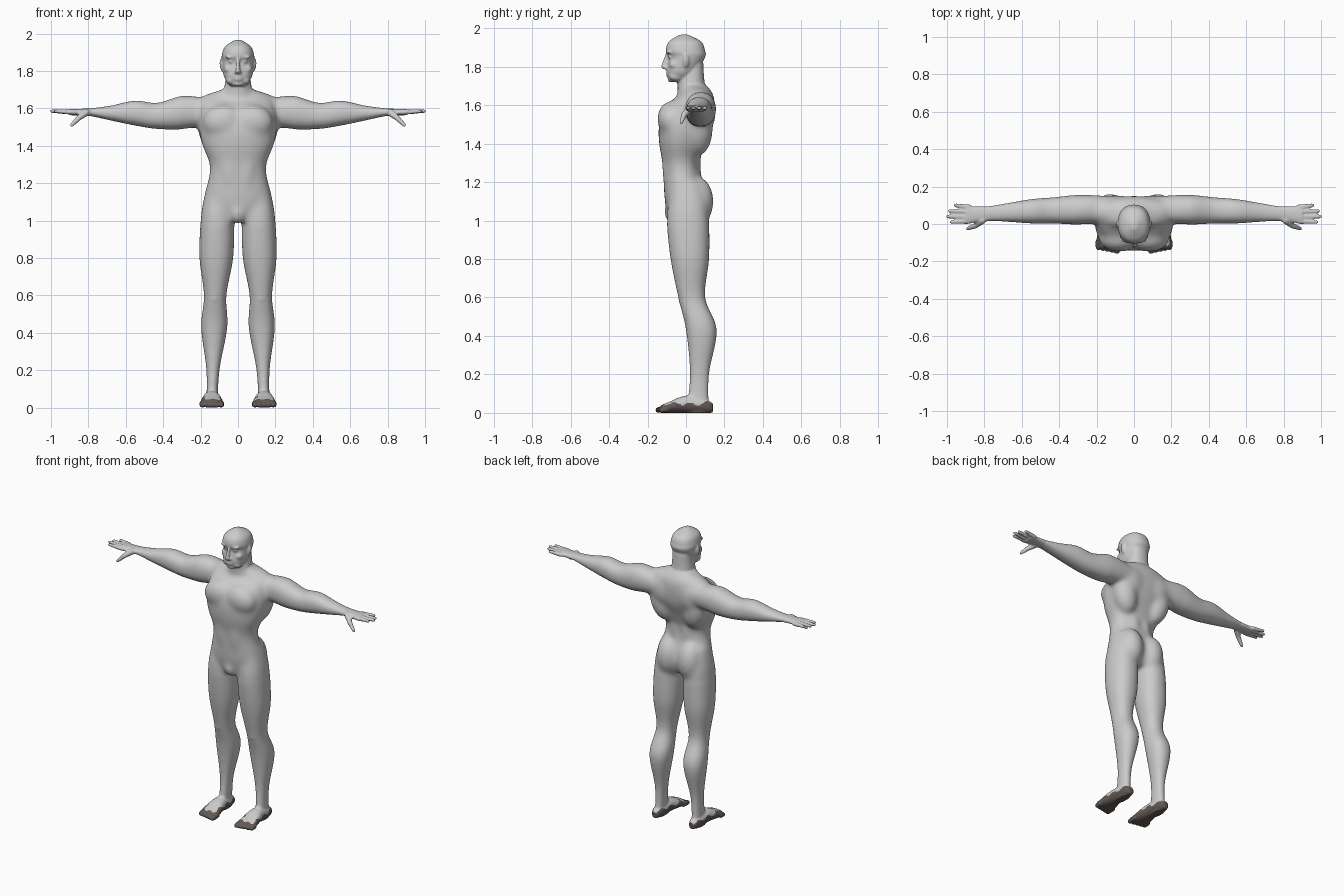
import bpy, bmesh, math
from mathutils import Vector, Matrix

cube = bpy.data.objects.get("Cube")
if cube:
    bpy.data.objects.remove(cube, do_unlink=True)

X_AXIS, Y_AXIS, Z_AXIS = range(3)
SHOULDER_HEIGHT = 1.58
FOOT_CENTRE = .14
bm = bmesh.new()


def make_material(name, red, green, blue):
    colour = (red, green, blue, 1)
    material = bpy.data.materials.new(name)
    material.use_nodes = True
    material.diffuse_color = colour
    shader = material.node_tree.nodes["Principled BSDF"]
    shader.inputs["Base Color"].default_value = colour
    return material


def smooth_sections(sections, steps=6):
    """Catmull-Rom interpolation between neighbouring cross-sections."""
    result = []
    last = len(sections) - 1
    for index in range(last):
        before = Vector(sections[max(index - 1, 0)])
        start = Vector(sections[index])
        end = Vector(sections[index + 1])
        after = Vector(sections[min(index + 2, last)])
        for step in range(steps):
            t = step / steps
            linear = end - before
            square = 2 * before - 5 * start + 4 * end - after
            cubic = 3 * (start - end) + after - before
            result.append(start + (linear + (square + cubic * t) * t) * t / 2)
    result.append(Vector(sections[last]))
    return result


def loft(axis, sections, sides=40, roundness=.9):
    """Skin sections of (position, centre u, centre v, radius u, radius v)."""
    u_axis, v_axis = [other for other in range(3) if other != axis]

    def squared(value):
        return math.copysign(abs(value) ** roundness, value)

    rings = []
    for position, centre_u, centre_v, radius_u, radius_v in smooth_sections(sections):
        ring = []
        for side in range(sides):
            angle = math.tau * side / sides
            point = Vector()
            point[axis] = position
            point[u_axis] = centre_u + radius_u * squared(math.cos(angle))
            point[v_axis] = centre_v + radius_v * squared(math.sin(angle))
            ring.append(bm.verts.new(point))
        rings.append(ring)
    for lower, upper in zip(rings, rings[1:]):
        for side in range(sides):
            previous = side - 1
            bm.faces.new((lower[previous], lower[side], upper[side], upper[previous]))
    bm.faces.new(rings[0])
    bm.faces.new(rings[-1])


def central_loft(profile):
    """Loft up the middle from (height, half width, front, back)."""
    loft(Z_AXIS, [(height, 0, (front + back) / 2, half_width, (back - front) / 2)
                  for height, half_width, front, back in profile])


def blob(centre, radii, roll=0):
    """Ellipsoid for a muscle or a facial feature."""
    matrix = (Matrix.Translation(centre) @ Matrix.Rotation(math.radians(roll), 4, 'Y')
              @ Matrix.Diagonal(radii).to_4x4())
    bmesh.ops.create_uvsphere(bm, u_segments=24, v_segments=16, radius=1, matrix=matrix)


def tube(start, end, start_radius, end_radius):
    """Tapered capsule between two points."""
    start, end = Vector(start), Vector(end)
    direction = end - start
    matrix = (Matrix.Translation((start + end) / 2)
              @ direction.to_track_quat('Z', 'Y').to_matrix().to_4x4())
    bmesh.ops.create_cone(bm, cap_ends=True, segments=20, radius1=start_radius,
                          radius2=end_radius, depth=direction.length, matrix=matrix)
    for centre, radius in ((start, start_radius), (end, end_radius)):
        blob(centre, (radius, radius, radius))


# Leg: height, depth position, half width, half depth; knees and ankles spread apart
leg_profile = [(1.2, 0, .06, .08), (1.1, .01, .08, .1), (1, .01, .09, .11),
               (.8, .02, .09, .1), (.6, .03, .06, .07), (.43, .08, .07, .08),
               (.2, .07, .035, .05), (0, .06, .03, .06)]
loft(Z_AXIS, [(height, .14 - .03 * height, depth, half_width, half_depth)
              for height, depth, half_width, half_depth in leg_profile])
blob(centre=(.125, -.01, .59), radii=(.03, .03, .04))          # kneecap

# Foot: length position, half width, thickness
foot_profile = [(.14, .02, .05), (.1, .035, .07), (0, .045, .09), (-.08, .06, .06),
                (-.13, .055, .04)]
loft(Y_AXIS, [(length, FOOT_CENTRE, thickness / 2, half_width, thickness / 2)
              for length, half_width, thickness in foot_profile])

# Toes, shorter towards the outside
for toe in range(-2, 3):
    toe_x = FOOT_CENTRE + toe * .025
    tube((toe_x, -.1, .02), (toe_x, -.135 + toe * .005, .015), .018, .015)

# Arm: reach, half depth, half height, sag; swept slightly forward to the hand
arm_profile = [(.12, .07, .06, 0), (.28, .08, .09, 0), (.43, .07, .07, .02),
               (.55, .065, .067, .005), (.68, .05, .04, .005), (.8, .04, .02, 0),
               (.9, .05, .017, 0)]
loft(X_AXIS, [(reach, .08 - .04 * reach ** 2, SHOULDER_HEIGHT - sag, half_depth, half_height)
              for reach, half_depth, half_height, sag in arm_profile])

# Fingers, fanned from the palm, and thumb
for finger, tip in enumerate((.975, .995, .985, .955)):
    tube((.88, .015 + finger * .025, SHOULDER_HEIGHT),
         (tip, .01 + finger * .03, SHOULDER_HEIGHT + .005), .014, .01)
thumb_joint = (.85, -.01, 1.55)
tube((.81, .02, SHOULDER_HEIGHT), thumb_joint, .02, .015)
tube(thumb_joint, (.89, -.025, 1.51), .015, .01)

# Trunk muscles
blob(centre=(.08, -.08, 1.53), radii=(.11, .07, .09), roll=10)   # chest
blob(centre=(.08, .06, 1.1), radii=(.08, .085, .13))             # buttock
blob(centre=(.13, .06, 1.47), radii=(.08, .08, .14), roll=15)    # side of back
blob(centre=(.1, .09, 1.56), radii=(.1, .065, .11))              # shoulder blade
blob(centre=(.12, .06, 1.65), radii=(.11, .06, .04), roll=15)    # neck slope
blob(centre=(.04, .03, 1.28), radii=(.05, .05, .16))             # lower back
blob(centre=(.045, -.085, 1.3), radii=(.05, .04, .17))           # abdomen

# Paired face parts
blob(centre=(.036, -.088, 1.872), radii=(.034, .014, .008), roll=-5)  # brow
blob(centre=(.035, -.083, 1.852), radii=(.016, .012, .009))          # eye
blob(centre=(.05, -.06, 1.81), radii=(.026, .028, .024))             # cheekbone
blob(centre=(.01, -.105, 1.793), radii=(.01, .01, .009))             # nostril
blob(centre=(.088, 0, 1.83), radii=(.01, .017, .035), roll=8)        # ear
blob(centre=(.04, -.05, 1.75), radii=(.025, .04, .025))              # jaw

# Mirror every paired part to the other side
mirrored = bmesh.ops.duplicate(bm, geom=bm.verts[:] + bm.edges[:] + bm.faces[:])
for element in mirrored["geom"]:
    if isinstance(element, bmesh.types.BMVert):
        element.co.x *= -1

# Torso, neck and head
central_loft([(1, .12, -.08, .08), (1.1, .18, -.11, .11), (1.28, .15, -.12, .07),
              (1.4, .19, -.14, .1), (1.5, .21, -.14, .14), (1.6, .2, -.1, .15),
              (1.66, .18, -.03, .14), (1.7, .09, -.03, .11)])
central_loft([(1.6, .1, -.03, .14), (1.7, .075, -.045, .1), (1.82, .06, 0, .09)])
central_loft([(1.72, .04, -.08, 0), (1.77, .075, -.1, .05), (1.85, .085, -.09, .1),
              (1.88, .087, -.105, .1), (1.93, .07, -.09, .08), (1.967, .015, -.03, .01)])

# Central features
blob(centre=(0, -.07, 1.04), radii=(.045, .045, .06))            # groin
tube((0, -.1, 1.86), (0, -.117, 1.8), .009, .013)                # nose
for lip_height in (1.767, 1.754):
    blob(centre=(0, -.094, lip_height), radii=(.024, .01, .006))
blob(centre=(0, -.08, 1.733), radii=(.027, .016, .015))          # chin

# Fuse all parts into one skin
bmesh.ops.recalc_face_normals(bm, faces=bm.faces)
parts = bpy.data.meshes.new("body")
bm.to_mesh(parts)
bm.free()
body = bpy.data.objects.new("body", parts)
bpy.context.scene.collection.objects.link(body)
fuse = body.modifiers.new("fuse", 'REMESH')
fuse.mode = 'VOXEL'
fuse.voxel_size = .006
evaluated = body.evaluated_get(bpy.context.evaluated_depsgraph_get())
skin = bpy.data.meshes.new_from_object(evaluated)
body.modifiers.clear()
body.data = skin
skin.materials.append(make_material("grey skin", .6, .6, .6))
skin.materials.append(make_material("dark sole", .12, .1, .09))

# Relax the trunk strongly and the limbs gently; keep hands, feet and face crisp
bm = bmesh.new()
bm.from_mesh(skin)
limbs = [vert for vert in bm.verts if abs(vert.co.x) < .8 and .08 < vert.co.z < 1.71]
trunk = [vert for vert in limbs if abs(vert.co.x) < .3 and vert.co.z > .98]
face_skin = [vert for vert in bm.verts if vert.co.z > 1.71]
for region, repeats in ((bm.verts[:], 2), (face_skin, 2), (trunk, 45), (limbs, 12)):
    for _ in range(repeats):
        bmesh.ops.smooth_vert(bm, verts=region, factor=.5, use_axis_x=True,
                              use_axis_y=True, use_axis_z=True)

# Dark soles and toes with an uneven upper edge
for face in bm.faces:
    centre = face.calc_center_median()
    sole_edge = .05 + .008 * math.sin(centre.y * 75) + .004 * math.sin(centre.x * 130)
    face.material_index = int(centre.z < sole_edge)
    face.smooth = True
bm.to_mesh(skin)
bm.free()
